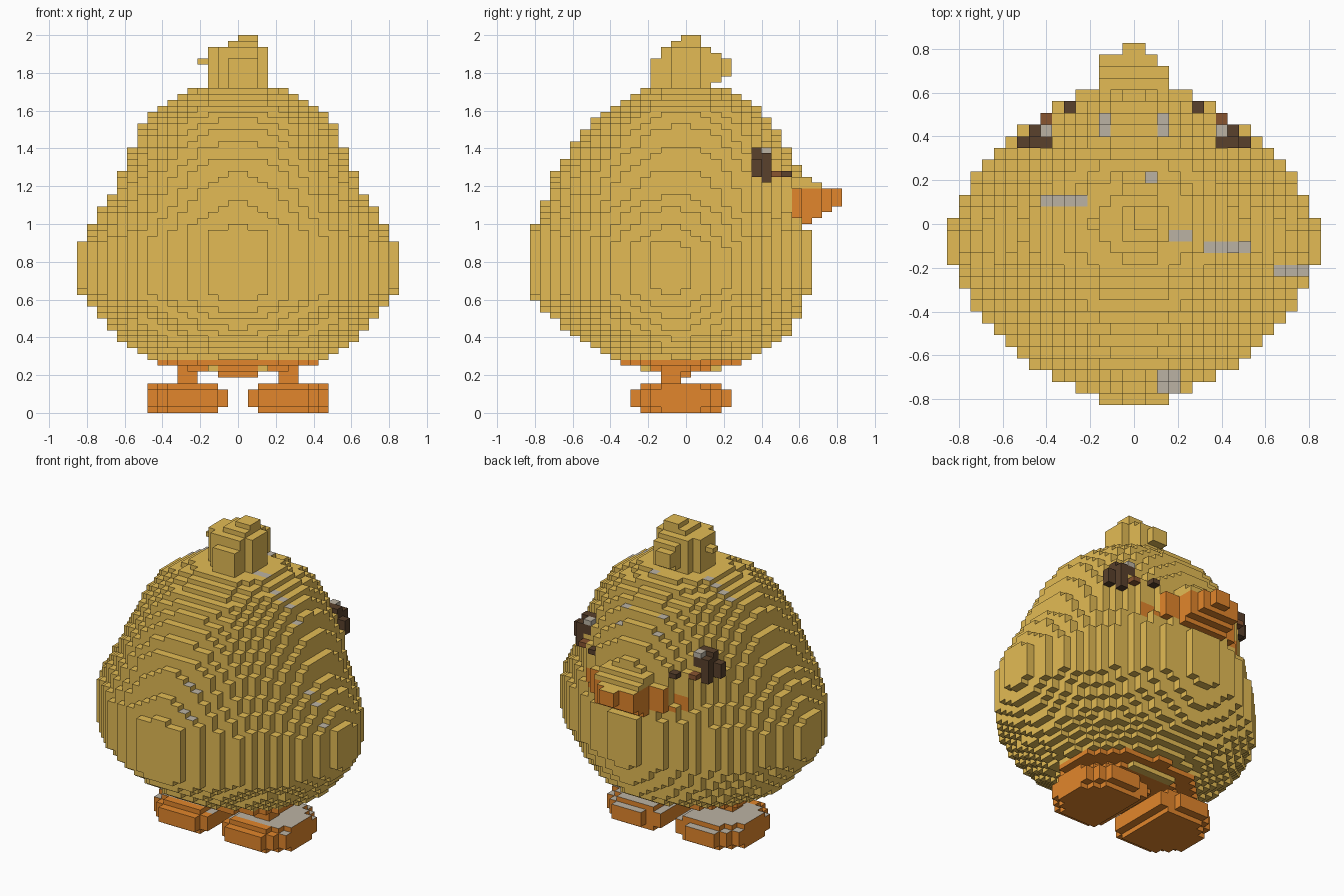
import bpy
import bmesh
from mathutils import Vector

cube = bpy.data.objects.get("Cube")
if cube:
    bpy.data.objects.remove(cube, do_unlink=True)

# Block grid: wide, flat cells
NX, NY, NZ = 32, 31, 64
SIZE = Vector((1.706 / NX, 1.654 / NY, 2 / NZ))
LOW = Vector((-0.853, -0.827, 0))


def make_material(name, rgb):
    mat = bpy.data.materials.new(name)
    mat.use_nodes = True
    mat.diffuse_color = (*rgb, 1)
    mat.node_tree.nodes["Principled BSDF"].inputs["Base Color"].default_value = (*rgb, 1)
    return mat


TAN, ORANGE, DARK, BROWN, GREY = range(5)
MATERIALS = [
    make_material("straw_yellow", (0.77, 0.5, 0.09)),
    make_material("orange", (0.76, 0.24, 0.025)),
    make_material("dark_brown", (0.1, 0.052, 0.025)),
    make_material("mid_brown", (0.25, 0.09, 0.03)),
    make_material("warm_grey", (0.5, 0.45, 0.37)),
]

# Outward direction and corner order of the six block sides
SIDES = []
for axis in range(3):
    u, v = (axis + 1) % 3, (axis + 2) % 3
    for sign in (0, 1):
        corners = []
        for a, b in ((0, 0), (1, 0), (1, 1), (0, 1)):
            c = [0, 0, 0]
            c[axis], c[u], c[v] = sign, a, b
            corners.append(tuple(c))
        step = [0, 0, 0]
        step[axis] = 2 * sign - 1
        SIDES.append((tuple(step), corners if sign else corners[::-1]))


def position(cell):
    return LOW + Vector(c * s for c, s in zip(cell, SIZE))


def build_blocks(name, inside, colour):
    """Fill the cells whose centre is inside and skin them with faces."""
    cells = set()
    for i in range(NX):
        for j in range(NY):
            for k in range(NZ):
                if inside(*position((i + 0.5, j + 0.5, k + 0.5))):
                    cells.add((i, j, k))
    bm = bmesh.new()
    verts = {}
    for cell in sorted(cells):
        for step, corners in SIDES:
            if tuple(c + d for c, d in zip(cell, step)) in cells:
                continue
            loop = []
            for corner in corners:
                key = tuple(c + d for c, d in zip(cell, corner))
                if key not in verts:
                    verts[key] = bm.verts.new(position(key))
                loop.append(verts[key])
            face = bm.faces.new(loop)
            face.material_index = colour(face.calc_center_median(), Vector(step))
    mesh = bpy.data.meshes.new(name)
    bm.to_mesh(mesh)
    bm.free()
    for mat in MATERIALS:
        mesh.materials.append(mat)
    obj = bpy.data.objects.new(name, mesh)
    bpy.context.collection.objects.link(obj)


def in_boxes(boxes):
    def test(x, y, z):
        return any(a <= x <= b and c <= y <= d and e <= z <= f
                   for a, b, c, d, e, f in boxes)
    return test


def plain(index):
    return lambda centre, normal: index


# Body outline: height, half width, back, front
OUTLINE = [
    (0.28, 0.44, -0.36, 0.30), (0.34, 0.55, -0.50, 0.43),
    (0.41, 0.65, -0.60, 0.53), (0.53, 0.75, -0.74, 0.60),
    (0.60, 0.81, -0.82, 0.62), (0.66, 0.85, -0.83, 0.66),
    (0.88, 0.85, -0.83, 0.66), (0.94, 0.80, -0.83, 0.66),
    (1.06, 0.74, -0.77, 0.61), (1.12, 0.68, -0.75, 0.61),
    (1.28, 0.62, -0.69, 0.60), (1.39, 0.57, -0.62, 0.54),
    (1.50, 0.52, -0.54, 0.49), (1.60, 0.45, -0.43, 0.40),
    (1.66, 0.37, -0.32, 0.31), (1.73, 0.22, -0.20, 0.20),
]


def in_body(x, y, z):
    for low, high in zip(OUTLINE, OUTLINE[1:]):
        if low[0] <= z < high[0]:
            t = (z - low[0]) / (high[0] - low[0])
            _, half, back, front = (p + t * (q - p) for p, q in zip(low, high))
            middle, depth = (back + front) / 2, (front - back) / 2
            # Diamond-like at the belly, rounder towards the head
            power = 1.62 + 0.38 * min(max((z - 0.9) / 0.4, 0), 1)
            return abs((y - middle) / depth) ** power + abs(x / half) ** power <= 1
    return False


# Worn flecks on upward faces: x range, y range
FLECKS = [(-0.4, -0.22, 0.08, 0.14), (0.05, 0.1, 0.19, 0.25), (0.17, 0.26, -0.08, -0.03),
          (0.31, 0.53, -0.13, -0.08), (0.65, 0.8, -0.23, -0.18), (0.11, 0.21, -0.77, -0.66),
          (-0.16, -0.11, 0.4, 0.51), (0.11, 0.16, 0.4, 0.51)]


def body_colour(centre, normal):
    x, y, z = centre
    if normal.y > 0 and 0.27 < abs(x) < 0.38 and 1.03 < z < 1.14:
        return ORANGE  # cheeks
    if normal.z > 0 and any(a < x < b and c < y < d for a, b, c, d in FLECKS):
        return GREY
    return TAN


build_blocks("body", in_body, body_colour)

# Tuft on top of the head
build_blocks("head_tuft", in_boxes([
    (-0.16, 0.16, -0.08, 0.08, 1.68, 1.94), (-0.11, 0.11, -0.13, 0.13, 1.68, 1.94),
    (-0.06, 0.11, -0.19, 0.16, 1.72, 1.88),
    (-0.06, 0.11, 0, 0.19, 1.75, 1.91), (-0.06, 0.06, 0.1, 0.24, 1.78, 1.88),
    (-0.22, 0, -0.03, 0.03, 1.84, 1.88), (-0.06, 0.11, -0.08, 0.08, 1.9, 1.97),
    (0, 0.11, -0.03, 0.08, 1.9, 2)]), plain(TAN))


# Beak: orange sides under a straw-coloured ridge
def beak_colour(centre, normal):
    return TAN if normal.z > 0 or centre.z > 1.2 or centre.y < 0.56 else ORANGE


build_blocks("beak", in_boxes([
    (-0.27, 0.27, 0.45, 0.61, 1.03, 1.19), (-0.16, 0.16, 0.45, 0.67, 1, 1.25),
    (-0.16, 0.16, 0.5, 0.72, 1.03, 1.22), (-0.16, 0.11, 0.5, 0.78, 1.06, 1.19),
    (-0.06, 0.06, 0.6, 0.83, 1.09, 1.19)]), beak_colour)

# Eyes: small arcs of dark blocks with a glint
EYE_PARTS = [
    ("eye", DARK, [(0.37, 0.48, 0.36, 0.41, 1.34, 1.41), (0.42, 0.54, 0.36, 0.41, 1.25, 1.34),
                   (0.37, 0.48, 0.41, 0.46, 1.22, 1.37), (0.26, 0.32, 0.5, 0.56, 1.25, 1.28),
                   (0.32, 0.38, 0.41, 0.5, 1.19, 1.28)]),
    ("eye_corner", BROWN, [(0.32, 0.43, 0.46, 0.51, 1.25, 1.28)]),
    ("eye_glint", GREY, [(0.37, 0.43, 0.41, 0.46, 1.37, 1.4)]),
]
for side, sign in (("left", 1), ("right", -1)):
    for part, colour, boxes in EYE_PARTS:
        test = in_boxes(boxes)
        build_blocks(f"{side}_{part}", lambda x, y, z: test(sign * x, y, z), plain(colour))

# Underside between the legs
build_blocks("hips", lambda x, y, z: (0.25 < z < 0.28 and (x / 0.44) ** 2 + ((y + 0.04) / 0.31) ** 2 < 1)
             or (0.22 < z < 0.25 and (x / 0.33) ** 2 + ((y + 0.04) / 0.18) ** 2 < 1), plain(ORANGE))
build_blocks("belly_plate", in_boxes([(-0.16, 0.16, -0.24, 0.18, 0.21, 0.28),
                                      (-0.11, 0.11, -0.03, 0.03, 0.18, 0.22)]),
             lambda centre, normal: ORANGE if centre.z < 0.21 else TAN)


# Feet: straight inner edge, rounded outer edge, greyish tops
def foot_colour(centre, normal):
    return GREY if normal.z > 0 and centre.y > -0.18 else ORANGE


for side, sign in (("left", 1), ("right", -1)):
    def in_foot(x, y, z):
        out = sign * x
        middle = 0.03 < z < 0.12
        reach = 0.27 if middle else 0.23
        inner = 0.05 if middle else 0.1
        if z > 0.157 or out < inner:
            return False
        if out < 0.26:
            return abs(y + 0.03) < reach - max(0, 0.2 - out) * 0.4
        return ((out - 0.26) / 0.23) ** 1.9 + abs((y + 0.03) / reach) ** 1.9 < 1

    build_blocks(f"{side}_foot", in_foot, foot_colour)
    leg = in_boxes([(0.21, 0.32, -0.14, -0.03, 0.15, 0.28)])
    build_blocks(f"{side}_leg", lambda x, y, z: leg(sign * x, y, z), plain(ORANGE))
